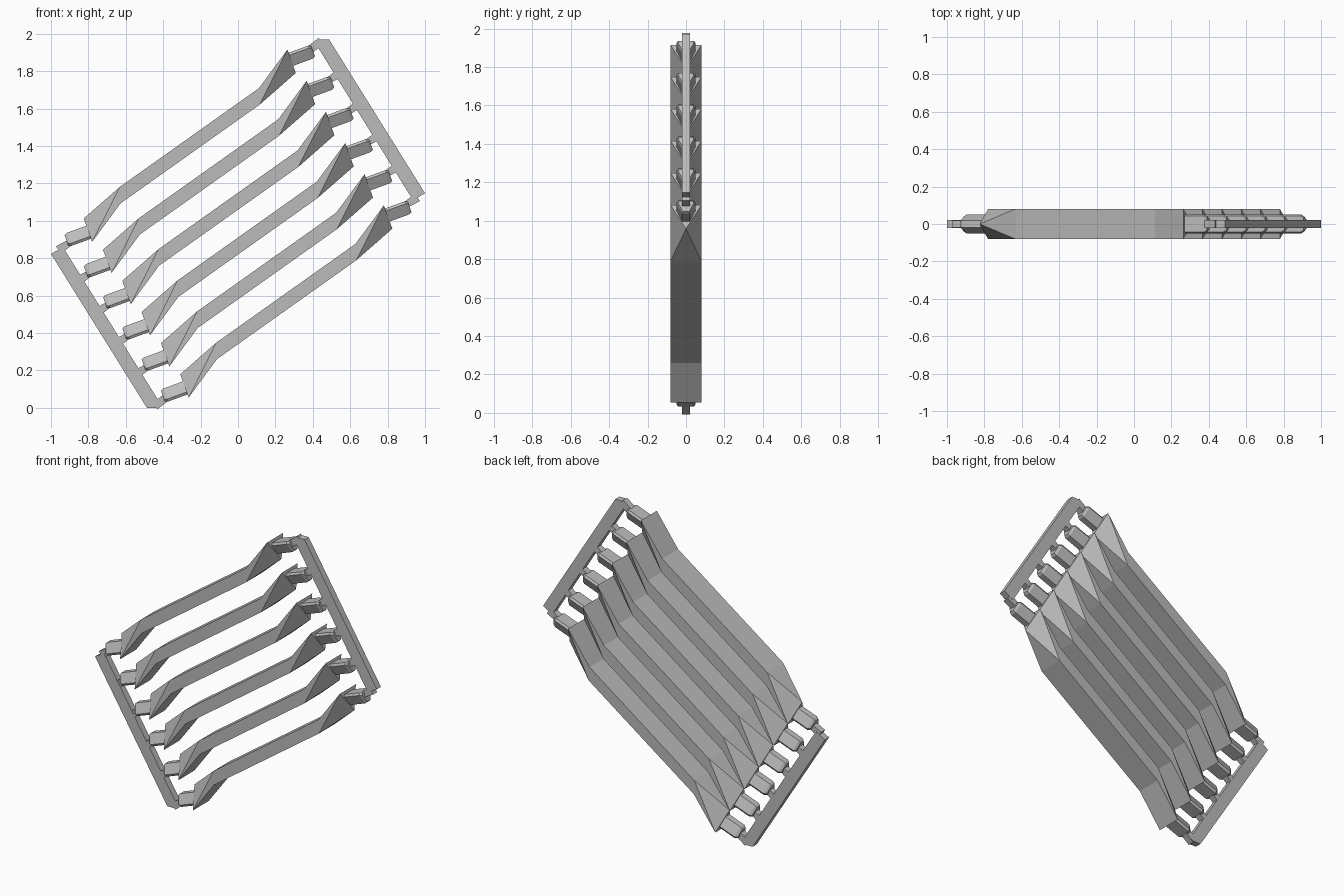
import bpy, bmesh
from mathutils import Vector

cube = bpy.data.objects.get("Cube")
if cube:
    bpy.data.objects.remove(cube, do_unlink=True)

mat = bpy.data.materials.new("light grey")
mat.use_nodes = True
GREY = (0.5, 0.5, 0.5, 1)
mat.diffuse_color = GREY
mat.node_tree.nodes["Principled BSDF"].inputs["Base Color"].default_value = GREY

MID = 0.985               # height of the centre of the frame
STEP = (0.1032, -0.1665)  # offset from one slat to the next


def make(name, verts, faces, place=(0, 0)):
    """Flat-faced mesh around the frame centre, shifted in x and z."""
    bm = bmesh.new()
    vs = [bm.verts.new((v[0] + place[0], v[1], v[2] + place[1] + MID)) for v in verts]
    for f in faces:
        bm.faces.new([vs[i] for i in f])
    bmesh.ops.recalc_face_normals(bm, faces=bm.faces[:])
    mesh = bpy.data.meshes.new(name)
    bm.to_mesh(mesh)
    bm.free()
    mesh.materials.append(mat)
    obj = bpy.data.objects.new(name, mesh)
    bpy.context.collection.objects.link(obj)
    return obj


def turned(verts, side):
    """Half turn about the y axis for the opposite end."""
    return [(side * v[0], v[1], side * v[2]) for v in verts]


def loft(rings):
    """Vertices and faces of a closed tube through equal rings."""
    n = len(rings[0])
    faces = [list(range(n)), list(range((len(rings) - 1) * n, len(rings) * n))]
    for r in range(len(rings) - 1):
        for i in range(n):
            j = (i + 1) % n
            faces.append([r * n + i, r * n + j, r * n + n + j, r * n + n + i])
    return [v for ring in rings for v in ring], faces


def prism(outline, half):
    return loft([[(x, y, z) for x, z in outline] for y in (-half, half)])


# Slat: bent bar whose ends fold to a point
W = 0.081
TIP, POINT = (0.522, 0.514), (0.567, 0.389)
LOWER, UPPER = (0.374, 0.22), (0.37, 0.308)
end = [(x, y, z) for x, z in (TIP, LOWER, UPPER) for y in (-W, W)]
end.append((POINT[0], 0, POINT[1]))
slat_verts = end + turned(end, -1)
slat_faces = [(4, 5, 10, 9), (2, 3, 12, 11), (4, 2, 11, 9), (5, 3, 12, 10)]
for o in (0, 7):
    local = [(0, 1, 6), (0, 1, 5, 4), (2, 3, 6), (0, 2, 6), (1, 3, 6), (0, 2, 4), (1, 3, 5)]
    slat_faces += [[i + o for i in f] for f in local]

# Peg: tapered block standing out from the slat end
axis = Vector((0.939, 0, 0.344))
up = Vector((-0.344, 0, 0.939))
section = [(-0.042, 0.036), (0.042, 0.036), (0.05, 0.022), (0.02, -0.038), (-0.02, -0.038), (-0.05, 0.022)]


def peg_ring(along, scale):
    base = Vector((0.537, 0, 0.462)) + axis * along
    return [tuple(base + up * (v * scale) + Vector((0, y * scale, 0))) for y, v in section]


peg_verts, peg_faces = loft([peg_ring(-0.005, 1), peg_ring(0.115, 1), peg_ring(0.13, 0.8)])

# Link: short strut from peg to rail
link_verts, link_faces = prism([(0.635, 0.535), (0.69, 0.577), (0.715, 0.537), (0.645, 0.50)], 0.02)

# Rail: long bar with a clipped corner
rail_verts, rail_faces = prism(
    [(0.385, 0.958), (0.428, 0.985), (0.487, 0.985), (1.0, 0.162), (0.936, 0.125), (0.43, 0.938), (0.40, 0.915)], 0.021)

SIDES = ((1, "left"), (-1, "right"))
for k in range(6):
    at = (STEP[0] * (k - 2.5), STEP[1] * (k - 2.5))
    make(f"slat_{k + 1}", slat_verts, slat_faces, at)
    for s, word in SIDES:
        make(f"{word}_peg_{k + 1}", turned(peg_verts, s), peg_faces, at)
        make(f"{word}_link_{k + 1}", turned(link_verts, s), link_faces, at)
for s, word in SIDES:
    make(f"{word}_rail", turned(rail_verts, s), rail_faces)
